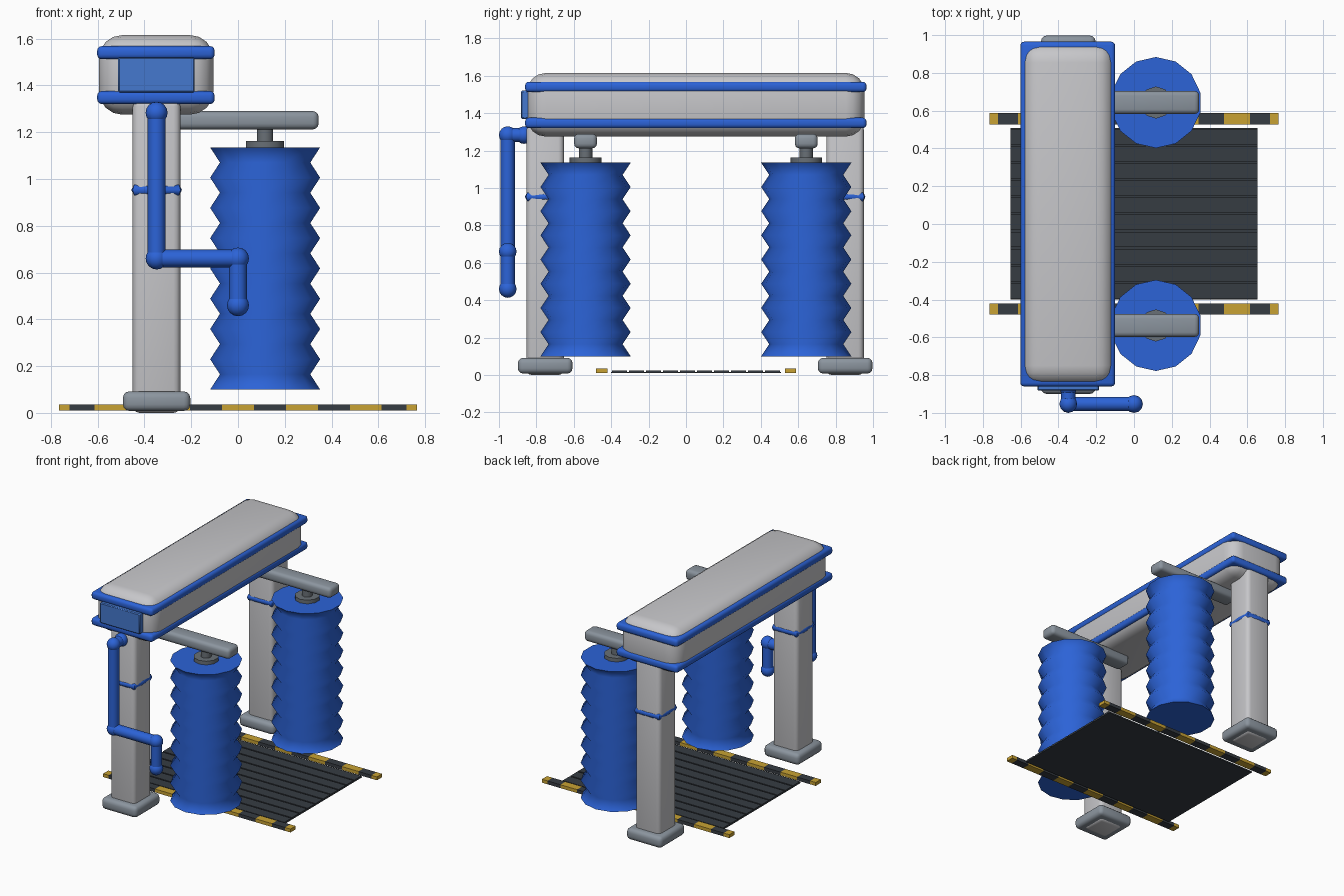
import bpy, bmesh, math
from mathutils import Vector

if "Cube" in bpy.data.objects:
    bpy.data.objects.remove(bpy.data.objects["Cube"], do_unlink=True)


def material(name, rgb):
    m = bpy.data.materials.new(name)
    m.use_nodes = True
    m.diffuse_color = (*rgb, 1)
    m.node_tree.nodes["Principled BSDF"].inputs["Base Color"].default_value = (*rgb, 1)
    return m


GREY = material("light grey paint", (0.57, 0.57, 0.59))
BLUE = material("blue", (0.025, 0.125, 0.68))
PANEL = material("panel blue", (0.06, 0.19, 0.62))
METAL = material("metal grey", (0.26, 0.30, 0.345))
STEEL = material("dark steel", (0.14, 0.16, 0.18))
RUBBER = material("dark rubber", (0.037, 0.045, 0.055))
YELLOW = material("warning yellow", (0.58, 0.36, 0.033))


def smooth(ob, angle):
    bpy.ops.object.select_all(action="DESELECT")
    ob.select_set(True)
    bpy.context.view_layer.objects.active = ob
    bpy.ops.object.shade_smooth_by_angle(angle=math.radians(angle))


def finish(name, bm, mat, angle=0):
    bmesh.ops.recalc_face_normals(bm, faces=bm.faces)
    me = bpy.data.meshes.new(name)
    bm.to_mesh(me)
    bm.free()
    me.materials.append(mat)
    ob = bpy.data.objects.new(name, me)
    bpy.context.collection.objects.link(ob)
    if angle:
        smooth(ob, angle)
    return ob


def box(name, x, y, z, mat, bevel=0, segments=3):
    """Box between (low, high) pairs, with optional rounded edges."""
    bm = bmesh.new()
    bmesh.ops.create_cube(bm, size=1)
    for v in bm.verts:
        v.co = [sum(r) / 2 + c * (r[1] - r[0]) for c, r in zip(v.co, (x, y, z))]
    if bevel:
        bmesh.ops.bevel(bm, geom=bm.edges[:], offset=bevel, segments=segments,
                        profile=0.5, affect="EDGES", clamp_overlap=True)
    return finish(name, bm, mat, 40 if bevel else 0)


def lathe(name, x, y, profile, sides, mat, angle):
    """Stack of rings (radius, z) closed by flat caps."""
    bm = bmesh.new()
    rings = []
    for r, z in profile:
        turns = [math.tau * i / sides + math.pi / 2 for i in range(sides)]
        rings.append([bm.verts.new((x + r * math.cos(t), y + r * math.sin(t), z)) for t in turns])
    for a, b in zip(rings, rings[1:]):
        for i in range(sides):
            j = (i + 1) % sides
            bm.faces.new((a[i], a[j], b[j], b[i]))
    bm.faces.new(rings[0][::-1])
    bm.faces.new(rings[-1])
    return finish(name, bm, mat, angle)


def rod(name, a, b, r, mat):
    a, b = Vector(a), Vector(b)
    bm = bmesh.new()
    bmesh.ops.create_cone(bm, cap_ends=True, segments=12, radius1=r, radius2=r, depth=(b - a).length)
    bm.transform((b - a).to_track_quat("Z", "Y").to_matrix().to_4x4())
    bmesh.ops.translate(bm, verts=bm.verts, vec=(a + b) / 2)
    return finish(name, bm, mat, 40)


def ball(name, p, r, mat):
    bm = bmesh.new()
    bmesh.ops.create_uvsphere(bm, u_segments=12, v_segments=8, radius=r)
    bmesh.ops.translate(bm, verts=bm.verts, vec=p)
    return finish(name, bm, mat, 60)


def collar(name, x, y, z):
    """Square ring around a column, thicker at its corners."""
    cu = bpy.data.curves.new(name, "CURVE")
    cu.dimensions = "3D"
    cu.bevel_depth = 1
    cu.bevel_resolution = 2
    sp = cu.splines.new("POLY")
    sp.points.add(7)
    sp.use_cyclic_u = True
    for i, p in enumerate(sp.points):
        corner = i % 2
        t = i * math.pi / 4
        d = 0.115 if corner else 0.09
        p.co = (x + d * math.cos(t), y + d * math.sin(t), z, 1)
        p.radius = 0.03 if corner else 0.018
    cu.materials.append(BLUE)
    ob = bpy.data.objects.new(name, cu)
    bpy.context.collection.objects.link(ob)
    bpy.ops.object.select_all(action="DESELECT")
    ob.select_set(True)
    bpy.context.view_layer.objects.active = ob
    bpy.ops.object.convert(target="MESH")
    smooth(bpy.context.object, 50)


# Overhead beam with two trim bands and an end panel
box("beam", (-0.595, -0.105), (-0.85, 0.955), (1.275, 1.615), GREY, 0.1, 4)
for name, low in (("lower_trim", 1.32), ("upper_trim", 1.512)):
    box(name, (-0.602, -0.1), (-0.86, 0.965), (low, low + 0.056), BLUE, 0.02)
box("end_panel", (-0.512, -0.185), (-0.882, -0.84), (1.37, 1.52), PANEL, 0.006, 1)

# Columns, feet, collars, hanger arms and brush rollers
COL_X, ROLL_X = -0.348, 0.116
for side, col_y, roll_y in (("front", -0.753, -0.537), ("back", 0.851, 0.643)):
    box(side + "_column", (COL_X - 0.102, COL_X + 0.102), (col_y - 0.1, col_y + 0.1),
        (0, 1.34), GREY, 0.03)
    box(side + "_foot", (COL_X - 0.144, COL_X + 0.144), (col_y - 0.146, col_y + 0.146),
        (0.008, 0.092), METAL, 0.028)
    collar(side + "_collar", COL_X, col_y, 0.953)
    box(side + "_arm", (-0.36, 0.345), (roll_y - 0.061, roll_y + 0.061),
        (1.212, 1.29), METAL, 0.025)
    lathe(side + "_hanger", ROLL_X, roll_y, [(0.036, 1.13), (0.036, 1.23)], 10, STEEL, 40)
    lathe(side + "_hub", ROLL_X, roll_y, [(0.085, 1.12), (0.085, 1.162)], 10, STEEL, 40)
    folds = 16
    pleats = [(0.198 if i % 2 else 0.241, 0.1 + 1.035 * i / folds) for i in range(folds + 1)]
    lathe(side + "_brush", ROLL_X, roll_y, pleats, 14, BLUE, 75)

# Jointed pipe hanging from the front end of the beam
path = [(COL_X, -0.865, 1.283), (COL_X, -0.953, 1.283), (COL_X, -0.953, 0.66),
        (0, -0.953, 0.66), (0, -0.953, 0.46)]
for i, (a, b) in enumerate(zip(path, path[1:])):
    rod(f"pipe_{i + 1}", a, b, 0.038, BLUE)
for i, p in enumerate(path):
    ball(f"pipe_joint_{i + 1}", p, 0.047, BLUE)

# Slatted floor mat
box("mat_base", (-0.655, 0.655), (-0.4, 0.508), (0.01, 0.016), RUBBER)
slats = 10
pitch = 0.908 / slats
for i in range(slats):
    y = -0.4 + i * pitch
    box(f"mat_slat_{i + 1}", (-0.655, 0.655), (y + 0.005, y + pitch - 0.005), (0.014, 0.024), RUBBER)

# Striped kerbs on both sides of the mat
step = 0.1365
edges = [step * (i + 0.5) for i in range(5)] + [0.72, 0.765]
edges = [-e for e in reversed(edges)] + edges
edges = [e for e in edges if abs(e) < 0.65 or abs(e) > 0.7]
for side, y in (("front", -0.45), ("back", 0.558)):
    for i, (a, b) in enumerate(zip(edges, edges[1:])):
        box(f"{side}_kerb_{i + 1}", (a, b), (y - 0.03, y + 0.03), (0.011, 0.036),
            RUBBER if i % 2 else YELLOW)
